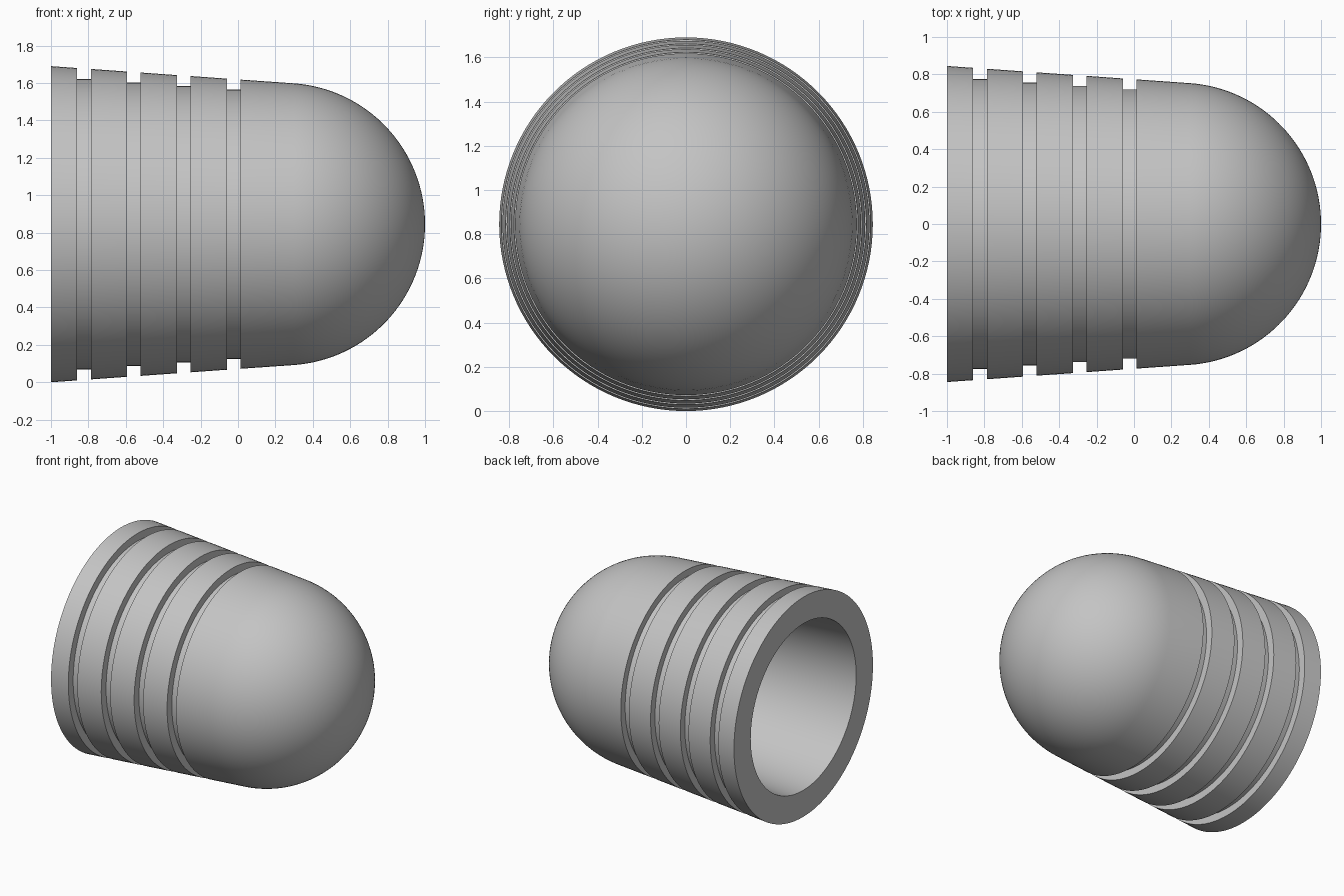
import bpy, bmesh, math
from mathutils import Vector

cube = bpy.data.objects.get("Cube")
if cube:
    bpy.data.objects.remove(cube, do_unlink=True)

BASE_RADIUS = 0.845
SLOPE = 0.071            # wall taper per unit length
DOME_X, DOME_R = 0.245, 0.755
WALL = 0.204
TILT = math.atan(SLOPE)


def wall_radius(x):
    return BASE_RADIUS - SLOPE * (x + 1)


def dome(radius, steps=32):
    """Arc from the tapered wall to the tip, as (x, radius) pairs."""
    arc = []
    for i in range(steps + 1):
        a = TILT + (math.pi / 2 - TILT) * i / steps
        arc.append((DOME_X + radius * math.sin(a), max(0, radius * math.cos(a))))
    arc[-1] = (DOME_X + radius, 0)
    return arc


# Outer wall with four square-cut grooves
profile = [(-1, BASE_RADIUS)]
for i in range(4):
    start = -0.86 + i * 0.267
    end = start + 0.073
    floor = 0.776 - i * 0.0187
    profile += [(start, wall_radius(start)), (start, floor),
                (end, floor), (end, wall_radius(end))]
profile += dome(DOME_R)

# Hollow interior, parallel to the outer wall
inner = dome(DOME_R - WALL)[::-1] + [(-1, BASE_RADIUS - WALL)]

# Revolve the closed section about the long axis
bm = bmesh.new()


def add_chain(points):
    verts = [bm.verts.new((x, 0, r)) for x, r in points]
    for a, b in zip(verts, verts[1:]):
        bm.edges.new((a, b))
    return verts


outer_verts = add_chain(profile)
inner_verts = add_chain(inner)
bm.edges.new((inner_verts[-1], outer_verts[0]))
bmesh.ops.spin(bm, geom=bm.verts[:] + bm.edges[:], cent=Vector(), axis=Vector((1, 0, 0)),
               angle=math.tau, steps=128, use_duplicate=False)
bmesh.ops.remove_doubles(bm, verts=bm.verts[:], dist=0.0005)
bmesh.ops.recalc_face_normals(bm, faces=bm.faces[:])

mesh = bpy.data.meshes.new("grooved_cap")
bm.to_mesh(mesh)
bm.free()
cap = bpy.data.objects.new("grooved_cap", mesh)
cap.location.z = BASE_RADIUS
bpy.context.collection.objects.link(cap)

# Plain grey finish
grey = bpy.data.materials.new("plain_grey")
grey.use_nodes = True
color = (0.55, 0.55, 0.55, 1)
grey.diffuse_color = color
grey.node_tree.nodes["Principled BSDF"].inputs["Base Color"].default_value = color
mesh.materials.append(grey)

bpy.ops.object.select_all(action="DESELECT")
cap.select_set(True)
bpy.context.view_layer.objects.active = cap
bpy.ops.object.shade_smooth_by_angle(angle=math.radians(30))
